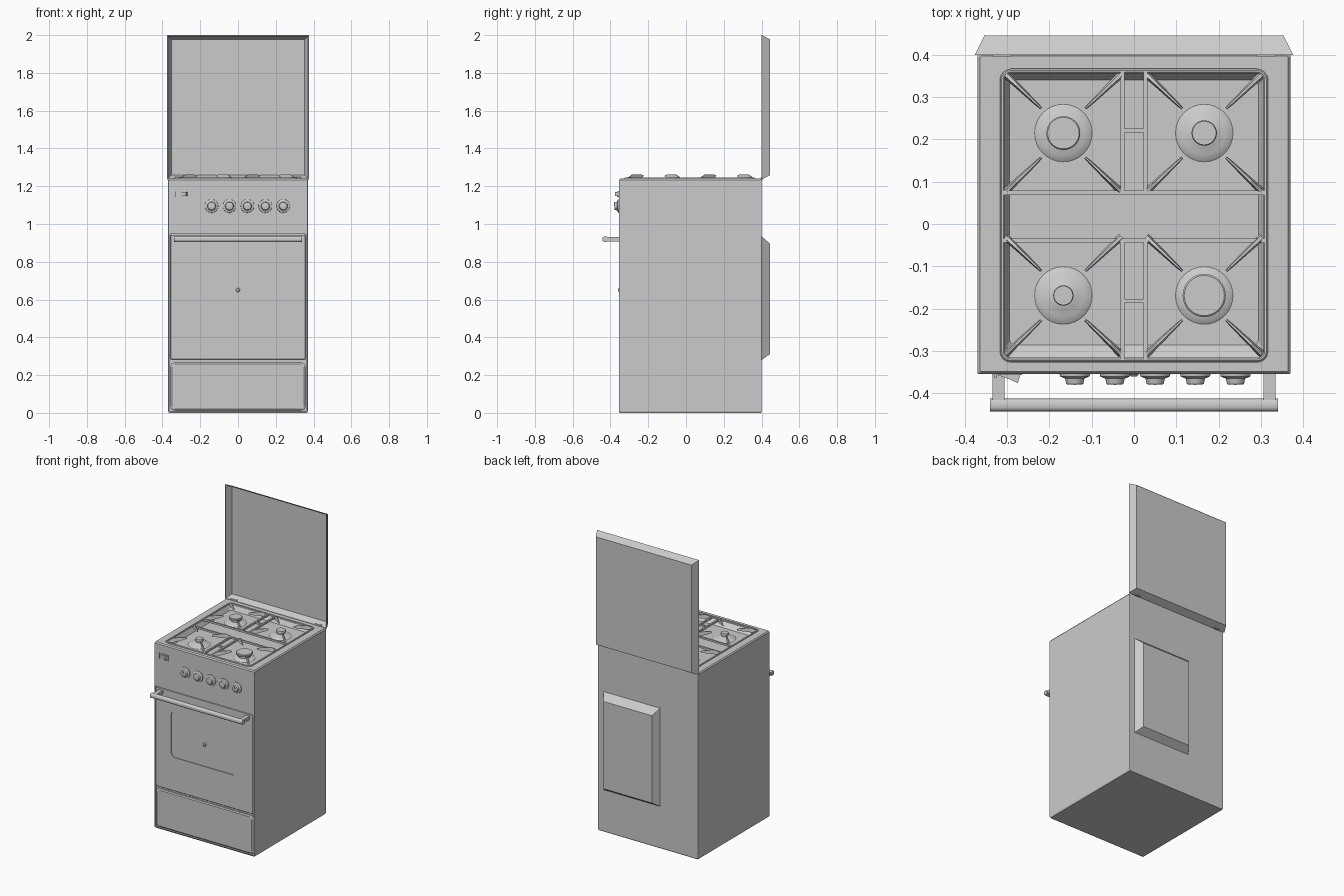
import bpy, bmesh, math
from mathutils import Matrix, Vector

if "Cube" in bpy.data.objects:
    bpy.data.objects.remove(bpy.data.objects["Cube"])


def finish(name, bm, smooth=False):
    bmesh.ops.remove_doubles(bm, verts=bm.verts[:], dist=1e-6)
    bmesh.ops.recalc_face_normals(bm, faces=bm.faces[:])
    me = bpy.data.meshes.new(name)
    bm.to_mesh(me)
    bm.free()
    ob = bpy.data.objects.new(name, me)
    bpy.context.collection.objects.link(ob)
    if smooth:
        bpy.ops.object.select_all(action='DESELECT')
        ob.select_set(True)
        bpy.context.view_layer.objects.active = ob
        bpy.ops.object.shade_smooth_by_angle(angle=math.radians(35))
    return ob


def box(name, x0, x1, y0, y1, z0, z1):
    bm = bmesh.new()
    bmesh.ops.create_cube(bm, size=1)
    for v in bm.verts:
        v.co = ((x0 + x1) / 2 + v.co.x * (x1 - x0), (y0 + y1) / 2 + v.co.y * (y1 - y0),
                (z0 + z1) / 2 + v.co.z * (z1 - z0))
    return finish(name, bm)


def rrect(a0, a1, b0, b1, r, n=5):
    """Rounded rectangle outline as 2D points."""
    pts = []
    for k, (ca, cb) in enumerate([(a1 - r, b1 - r), (a0 + r, b1 - r), (a0 + r, b0 + r), (a1 - r, b0 + r)]):
        for i in range(n):
            t = math.pi / 2 * (k + i / (n - 1))
            pts.append((ca + r * math.cos(t), cb + r * math.sin(t)))
    return pts


def rect(a0, a1, b0, b1):
    return [(a1, b1), (a0, b1), (a0, b0), (a1, b0)]


def loft(name, rings, axis='Z', smooth=False, close=False):
    """Skin (outline, height) rings along Z or along Y."""
    bm = bmesh.new()
    loops = [[bm.verts.new((a, b, h) if axis == 'Z' else (a, h, b)) for a, b in pts] for pts, h in rings]
    pairs = list(zip(loops, loops[1:]))
    if close:
        pairs.append((loops[-1], loops[0]))
    for p, q in pairs:
        for i in range(len(p)):
            j = (i + 1) % len(p)
            bm.faces.new((p[i], p[j], q[j], q[i]))
    if not close:
        bm.faces.new(loops[0])
        bm.faces.new(loops[-1])
    return finish(name, bm, smooth)


def lathe(name, profile, loc, axis='Z', n=32):
    """Turned part from (radius, height) points; Y axis points to the front."""
    rings = [([(r * math.cos(2 * math.pi * i / n), r * math.sin(2 * math.pi * i / n)) for i in range(n)],
              h if axis == 'Z' else -h) for r, h in profile]
    ob = loft(name, rings, axis, True)
    ob.location = loc
    return ob


def cut(ob, cutter):
    cutter.hide_render = True
    cutter.hide_viewport = True
    cutter.display_type = 'WIRE'
    m = ob.modifiers.new('cut', 'BOOLEAN')
    m.object = cutter
    m.operation = 'DIFFERENCE'
    m.solver = 'EXACT'


# Cabinet with sunken hob pan
body = loft('cabinet', [
    (rrect(-.366, .366, -.351, .398, .003), 0),
    (rrect(-.37, .37, -.355, .40, .004), .008),
    (rrect(-.37, .37, -.355, .40, .004), 1.232),
    (rrect(-.364, .364, -.349, .397, .004), 1.24),
    (rrect(-.317, .317, -.327, .367, .025), 1.24),
    (rrect(-.308, .308, -.318, .356, .02), 1.232),
    (rrect(-.294, .294, -.286, .340, .012), 1.205)])
cut(body, box('front_recess_cutter', -.361, .361, -.5, -.341, .009, .946))

# Oven door, window recess and drawer
door = loft('oven_door', [(rrect(-.357, .357, .282, .943, .008), -.340),
                          (rrect(-.357, .357, .282, .943, .008), -.353),
                          (rrect(-.355, .355, .284, .941, .007), -.355)], 'Y')
cut(door, loft('window_cutter', [(rrect(-.245, .245, .505, .815, .03), -.5),
                                 (rrect(-.245, .245, .505, .815, .03), -.350)], 'Y'))
loft('drawer', [(rrect(-.357, .357, .013, .266, .02), -.340),
                (rrect(-.357, .357, .013, .266, .02), -.350),
                (rrect(-.350, .350, .020, .259, .015), -.355)], 'Y')
lathe('window_stud', [(.011, 0), (.011, .006), (.007, .010)], (0, -.350, .65), 'Y', 16)

# Door handle
loft('handle_bar', [(rrect(-.443, -.413, .904, .934, .012), 0), (rrect(-.443, -.413, .904, .934, .012), 1)])
bar = bpy.data.objects['handle_bar']
for v in bar.data.vertices:
    y, z, t = v.co
    v.co = (-.34 + .68 * t, y, z)
for s in (-1, 1):
    box('handle_mount', s * .32 - .014, s * .32 + .014, -.420, -.352, .908, .930)

# Control knobs
for i in range(5):
    x = -.14 + .095 * i
    lathe('knob', [(.036, 0), (.035, .006), (.027, .010), (.023, .011), (.020, .024), (.017, .0255)],
          (x, -.354, 1.095), 'Y')
    box('knob_marker', x - .002, x + .002, -.3805, -.378, 1.098, 1.113)

# Ignition and lamp switches
box('switch_plate', -.332, -.265, -.357, -.353, 1.140, 1.176)
box('switch_slot', -.330, -.325, -.364, -.354, 1.143, 1.173)
loft('rocker_switch', [([(-.325, -.356), (-.268, -.356), (-.275, -.376), (-.297, -.366)], 1.147),
                       ([(-.325, -.356), (-.268, -.356), (-.275, -.376), (-.297, -.366)], 1.169)])

# Grate frame and bars
ZB, ZT = 1.233, 1.245
outer, inner = rrect(-.316, .316, -.326, .366, .025), rrect(-.306, .306, -.316, .356, .016)
loft('grate_frame', [(outer, ZB), (outer, ZT - .003), (rrect(-.313, .313, -.323, .363, .022), ZT),
                     (rrect(-.309, .309, -.319, .359, .018), ZT), (inner, ZT - .003), (inner, ZB)], close=True)
for y in (.074, -.039):
    box('grate_cross_bar', -.31, .31, y - .005, y + .005, ZB, ZT)
for y0, y1, ym in ((.074, .36, .221), (-.32, -.039, -.182)):
    for s in (-1, 1):
        box('grate_long_bar', s * .027 - .005, s * .027 + .005, y0, y1, ZB, ZT)
    box('grate_bridge', -.027, .027, ym - .005, ym + .005, ZB, ZT)


# Tapered pan support finger pointing along a diagonal
def finger(cx, cy, sx, sy, hx, hy):
    a, b = Vector((cx + sx * hx, cy + sy * hy, 0)), Vector((cx + sx * .052, cy + sy * .058, 0))
    d = b - a
    side = Vector((-d.y, d.x, 0)).normalized()
    bm = bmesh.new()
    prev = None
    for t, w, lo, hi in ((0, .009, 1.232, 1.244), (.3, .007, 1.234, 1.262), (.85, .0045, 1.246, 1.262),
                         (1, .003, 1.251, 1.258)):
        p = a + d * t
        q = [bm.verts.new(p + side * u + Vector((0, 0, z)))
             for u, z in ((-w, lo), (w, lo), (w * .45, hi), (-w * .45, hi))]
        if prev:
            for i in range(4):
                bm.faces.new((prev[i], prev[(i + 1) % 4], q[(i + 1) % 4], q[i]))
        else:
            bm.faces.new(q)
        prev = q
    bm.faces.new(prev)
    finish('pan_support', bm)


# Burners with their four pan supports
for cx, cy, r in ((-.167, .215, .040), (.166, .215, .030), (-.167, -.169, .024), (.166, -.169, .051)):
    lathe('burner_base', [(.070, 1.203), (.066, 1.207), (.050, 1.212), (.032, 1.217), (.020, 1.222)], (cx, cy, 0))
    lathe('burner_stem', [(r * .75, 1.208), (r * .75, 1.232)], (cx, cy, 0))
    lathe('burner_cap', [(r * .96, 1.230), (r, 1.233), (r, 1.242), (r * .93, 1.245)], (cx, cy, 0))
    for sx in (-1, 1):
        for sy in (-1, 1):
            finger(cx, cy, sx, sy, .137, .139)

# Raised glass-lid tray, open to the front, with hinges
loft('lid', [(rect(-.376, .376, 1.236, 2.0), .40), (rect(-.354, .354, 1.258, 1.978), .445),
             (rect(-.352, .352, 1.260, 1.976), .440), (rect(-.371, .371, 1.241, 1.995), .40)],
     'Y', close=True)
box('lid_panel', -.353, .353, .439, .4445, 1.259, 1.977)
for s in (-1, 1):
    box('lid_hinge', s * .312 - .022, s * .312 + .022, .396, .408, 1.236, 1.25)

# Rear vent housing
loft('rear_housing', [(rect(-.09, .33, .28, .935), .398), (rect(-.09, .33, .28, .935), .40),
                      (rect(-.06, .298, .312, .895), .446)], 'Y')
